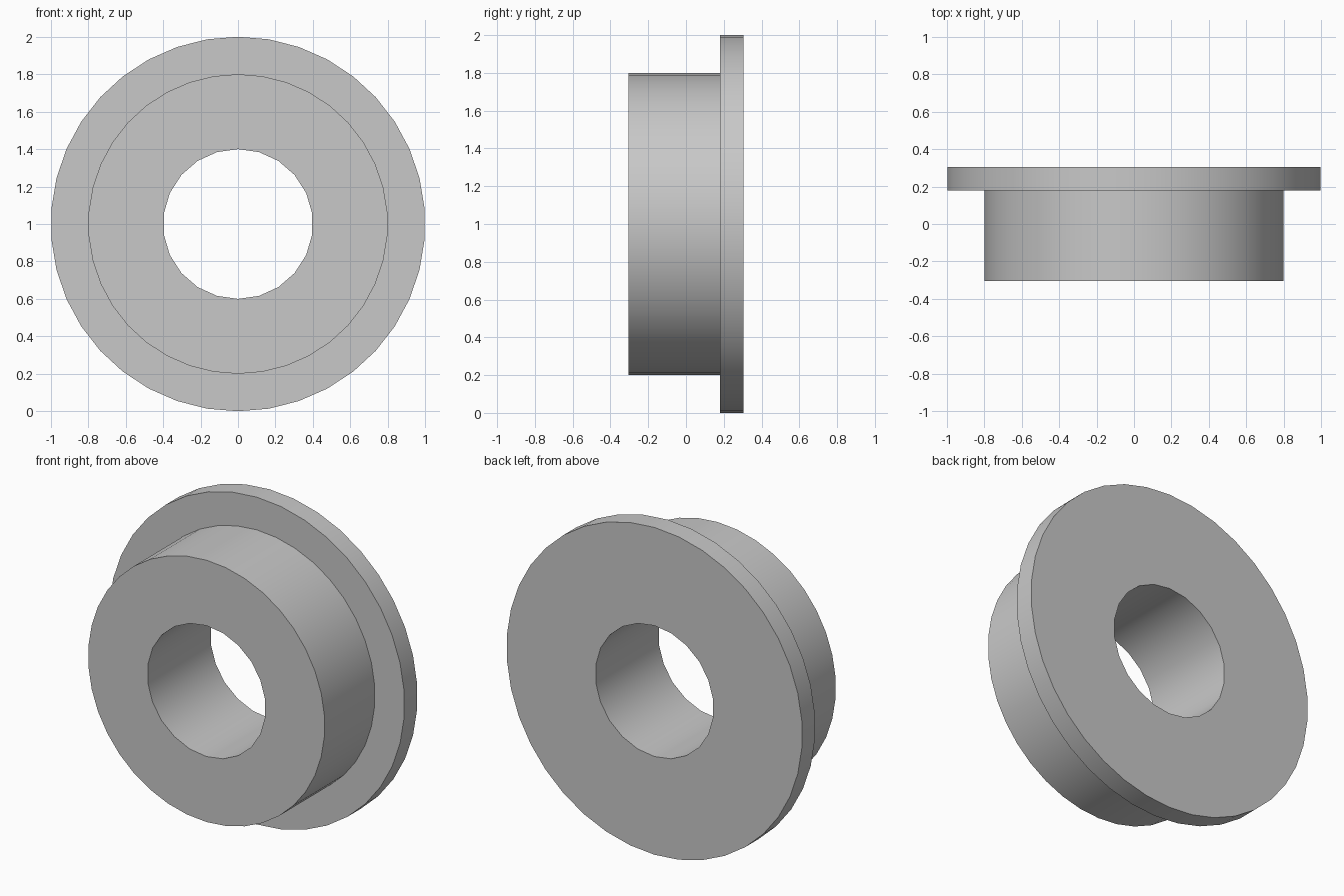
import bpy, bmesh
from math import cos, sin, pi

cube = bpy.data.objects.get("Cube")
if cube:
    bpy.data.objects.remove(cube, do_unlink=True)

# Material
grey = bpy.data.materials.new("plain grey")
grey.use_nodes = True
colour = (0.58, 0.58, 0.58, 1)
grey.diffuse_color = colour
grey.node_tree.nodes["Principled BSDF"].inputs["Base Color"].default_value = colour

CENTRE = 1.0
FRONT, STEP, BACK = -0.305, 0.18, 0.305
bm = bmesh.new()


def ring(radius, y, sides):
    """Closed loop of edges around the y axis, with a vertex at the top."""
    verts = []
    for i in range(sides):
        a = pi / 2 + 2 * pi * i / sides
        verts.append(bm.verts.new((radius * cos(a), y, CENTRE + radius * sin(a))))
    return [bm.edges.new((verts[i - 1], verts[i])) for i in range(sides)]


def wall(radius, y0, y1, sides):
    """Open tube; returns its front and back edge loops."""
    front, back = ring(radius, y0, sides), ring(radius, y1, sides)
    bmesh.ops.bridge_loops(bm, edges=front + back)
    return front, back


def annulus(outer, inner):
    bmesh.ops.triangle_fill(bm, use_beauty=True, edges=outer + inner)


# Cylindrical walls: bore, body and flange rim
bore_front, bore_back = wall(0.4, FRONT, BACK, 22)
body_front, body_back = wall(0.8, FRONT, STEP, 38)
rim_front, rim_back = wall(1.0, STEP, BACK, 38)

# Flat faces: body front, flange shoulder and flange back
annulus(body_front, bore_front)
annulus(rim_front, body_back)
annulus(rim_back, bore_back)
bmesh.ops.recalc_face_normals(bm, faces=bm.faces[:])

mesh = bpy.data.meshes.new("flanged_bushing")
bm.to_mesh(mesh)
bm.free()
mesh.materials.append(grey)
bushing = bpy.data.objects.new("flanged_bushing", mesh)
bpy.context.collection.objects.link(bushing)

# Smooth walls with sharp rims
bpy.ops.object.select_all(action="DESELECT")
bushing.select_set(True)
bpy.context.view_layer.objects.active = bushing
bpy.ops.object.shade_smooth_by_angle(angle=pi / 6)
